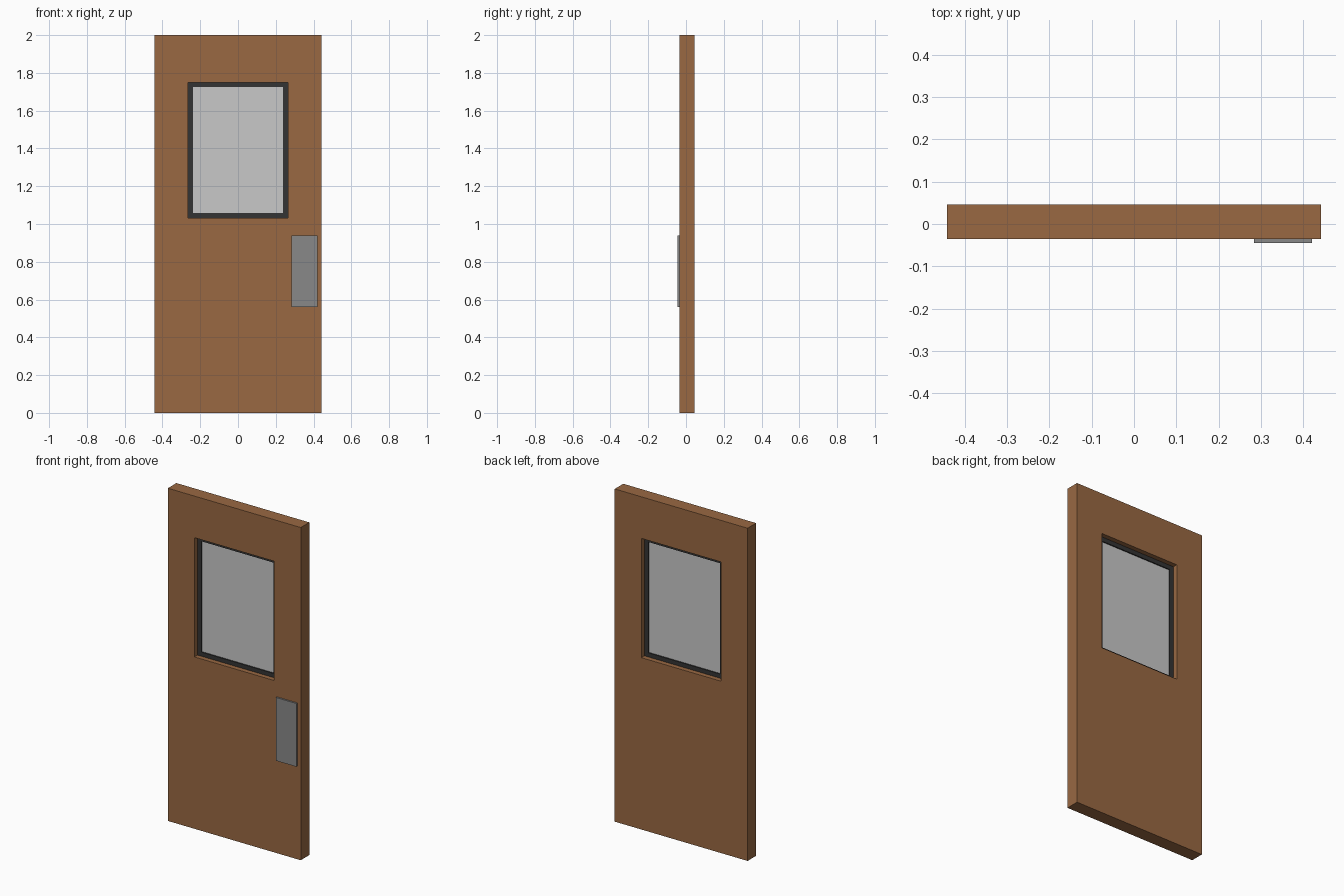
import bpy
import bmesh

if "Cube" in bpy.data.objects:
    bpy.data.objects.remove(bpy.data.objects["Cube"])


def material(name, color):
    m = bpy.data.materials.new(name)
    m.diffuse_color = (*color, 1)
    m.use_nodes = True
    m.node_tree.nodes["Principled BSDF"].inputs["Base Color"].default_value = m.diffuse_color
    return m


def finish(name, bm, mat):
    bmesh.ops.recalc_face_normals(bm, faces=bm.faces)
    mesh = bpy.data.meshes.new(name)
    bm.to_mesh(mesh)
    bm.free()
    mesh.materials.append(mat)
    obj = bpy.data.objects.new(name, mesh)
    bpy.context.collection.objects.link(obj)
    return obj


def corners(bm, rect, y):
    x0, x1, z0, z1 = rect
    return [bm.verts.new((x, y, z)) for x, z in ((x0, z0), (x1, z0), (x1, z1), (x0, z1))]


def box(name, rect, y0, y1, mat):
    """Rectangular plate between two depths."""
    bm = bmesh.new()
    front, back = corners(bm, rect, y0), corners(bm, rect, y1)
    bm.faces.new(front)
    bm.faces.new(back)
    for i in range(4):
        j = (i + 1) % 4
        bm.faces.new((front[i], front[j], back[j], back[i]))
    return finish(name, bm, mat)


def ring(name, outer, inner, y0, y1, mat):
    """Rectangular slab with a rectangular opening right through it."""
    bm = bmesh.new()
    loops = [corners(bm, r, y) for r, y in ((outer, y0), (outer, y1), (inner, y1), (inner, y0))]
    for k in range(4):
        a, b = loops[k], loops[(k + 1) % 4]
        for i in range(4):
            j = (i + 1) % 4
            bm.faces.new((a[i], a[j], b[j], b[i]))
    return finish(name, bm, mat)


wood = material("brown wood", (0.319, 0.14, 0.055))
dark = material("dark frame", (0.033, 0.033, 0.033))
pane = material("pale glass", (0.58, 0.58, 0.58))
steel = material("grey metal", (0.247, 0.247, 0.247))

opening = (-0.265, 0.265, 1.033, 1.75)
sight = (-0.239, 0.239, 1.058, 1.724)

# Door leaf with window opening
ring("door_leaf", (-0.442, 0.442, 0, 2), opening, -0.035, 0.046, wood)
# Window frame recessed in the middle of the opening
ring("window_frame", opening, sight, -0.006, 0.017, dark)
# Glass pane inside the frame
box("window_glass", sight, 0.001, 0.010, pane)
# Push plate on the front
box("push_plate", (0.283, 0.42, 0.56, 0.94), -0.045, -0.035, steel)
